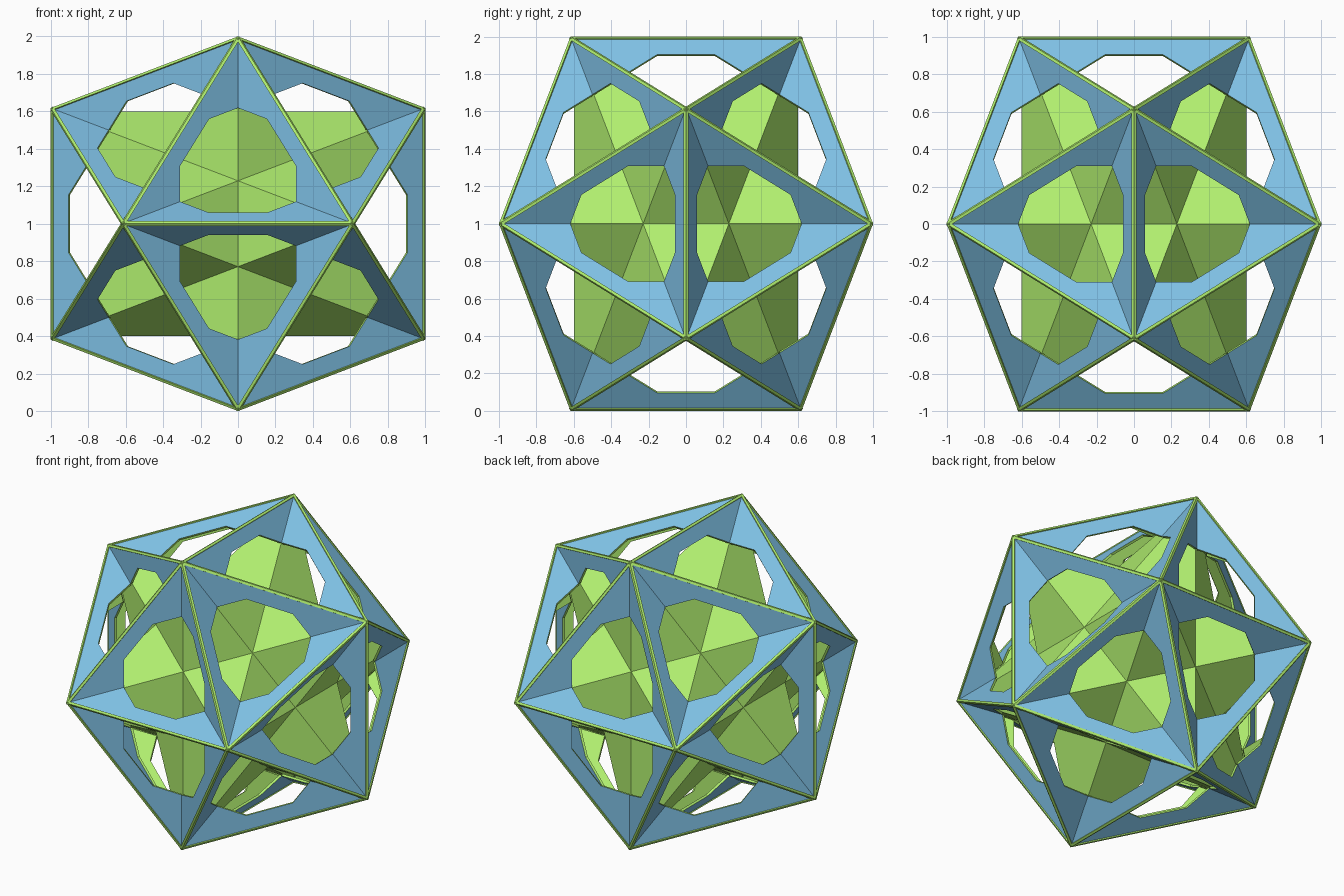
import bpy, bmesh
from itertools import combinations
from mathutils import Vector

if "Cube" in bpy.data.objects:
    bpy.data.objects.remove(bpy.data.objects["Cube"])

PHI = (5 ** 0.5 - 1) / 2          # 0.618
EDGE = 2 * PHI
T = 0.0155                        # plate thickness
PLANE = 0.5257                    # distance of every face plane from the centre
CENTRE = Vector((0, 0, 1))


def material(name, color):
    m = bpy.data.materials.new(name)
    m.diffuse_color = color
    m.use_nodes = True
    m.node_tree.nodes["Principled BSDF"].inputs["Base Color"].default_value = m.diffuse_color
    return m


blue = material("blue", (0.21, 0.53, 0.78, 1))
green = material("green", (0.44, 0.87, 0.16, 1))


def finish(name, bm, mats):
    me = bpy.data.meshes.new(name)
    bm.to_mesh(me)
    bm.free()
    for m in mats:
        me.materials.append(m)
    ob = bpy.data.objects.new(name, me)
    ob.location = CENTRE
    bpy.context.collection.objects.link(ob)
    return ob


# Icosahedron corners, and the dimple bottom under each of its triangles
tips = []
for a in (-1, 1):
    for b in (-PHI, PHI):
        tips += [Vector((a, 0, b)), Vector((0, b, a)), Vector((b, a, 0))]


def near(p, q, d):
    return abs((p - q).length - d) < 0.01


triangles = [t for t in combinations(tips, 3)
             if all(near(p, q, EDGE) for p, q in combinations(t, 2))]
dimples = [sum(t, Vector()) / 3 * (3 * PHI / (2 + PHI)) for t in triangles]
dimples = [d.normalized() * 0.6616 for d in dimples]

# Outer frame: dimpled triangles with a hole cut around each dimple bottom
bm = bmesh.new()
for tri, c in zip(triangles, dimples):
    for a, b in combinations(tri, 2):
        n = (b - a).cross(c - a).normalized()
        if n.dot(a) < 0:
            a, b, n = b, a, -n
        outline = [a, b, (b + c) / 2, (a + 2 * b + c) / 4,
                   (2 * a + b + c) / 4, (a + c) / 2]
        top = [bm.verts.new(p) for p in outline]
        low = [bm.verts.new(p - n * T) for p in outline]
        bm.faces.new(top).material_index = 0
        bm.faces.new(low[::-1]).material_index = 1
        for i in range(6):
            if i in (1, 5):       # valley folds join the neighbouring plate
                continue
            j = (i + 1) % 6
            bm.faces.new((top[j], top[i], low[i], low[j])).material_index = 1
finish("outer_frame", bm, (blue, green))

# Inner star: twelve five-sided spikes on a dodecahedron core
bm = bmesh.new()
s = 1 - T / PLANE
core_edge = min((p - q).length for p, q in combinations(dimples, 2))
for v in tips:
    ring = sorted(dimples, key=lambda d: -d.dot(v))[:5]
    for p, q in combinations(ring, 2):
        if near(p, q, core_edge):
            if (p - v).cross(q - v).dot(v + p + q) < 0:
                p, q = q, p
            bm.faces.new([bm.verts.new(x * s) for x in (v, p, q)])
bmesh.ops.remove_doubles(bm, verts=bm.verts, dist=0.001)
finish("inner_star", bm, (green,))
